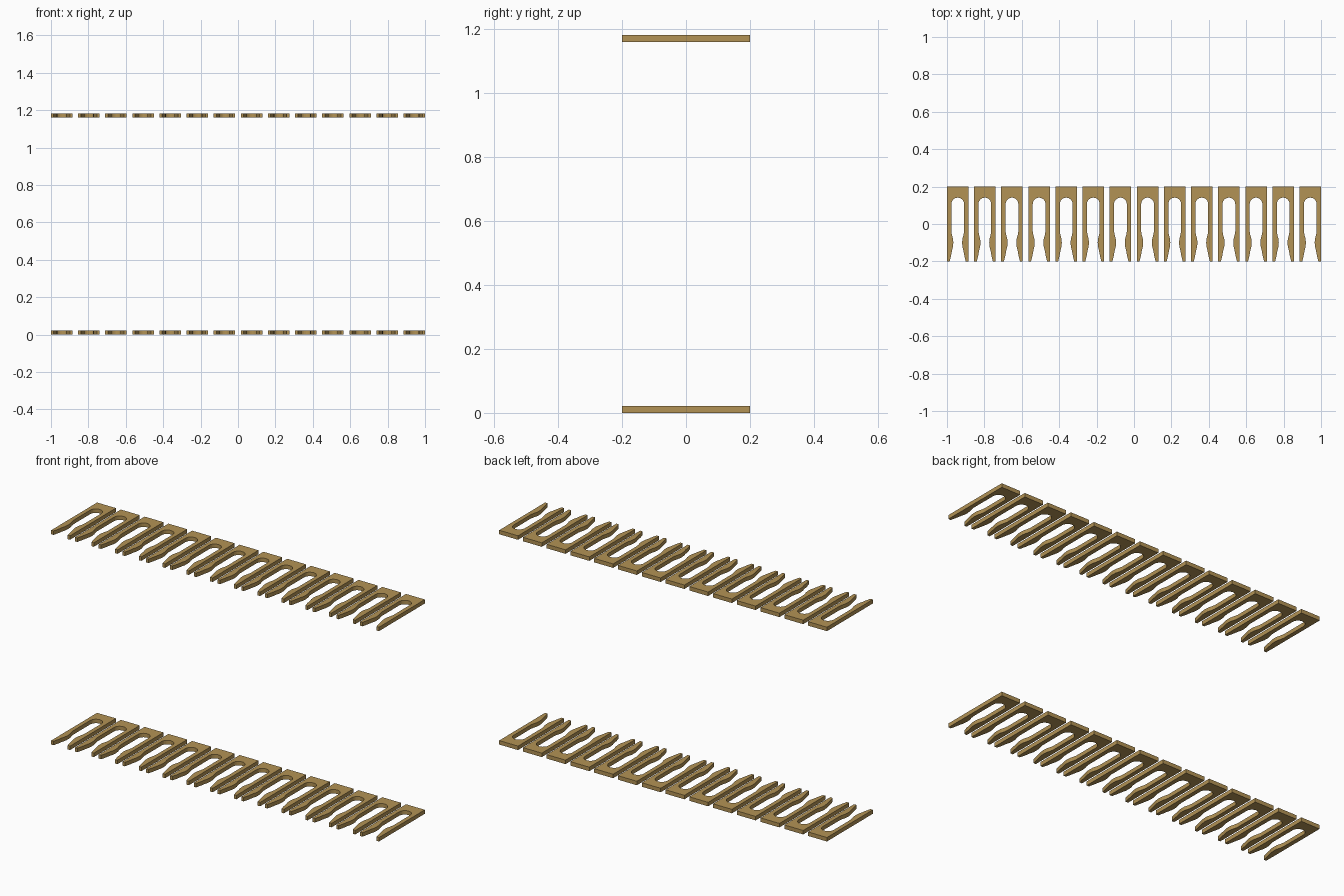
import bpy, bmesh, math

if "Cube" in bpy.data.objects:
    bpy.data.objects.remove(bpy.data.objects["Cube"])

COUNT, WIDTH, HALF_DEPTH, THICK = 14, 0.115, 0.2, 0.022
PITCH = (2 - WIDTH) / (COUNT - 1)

brass = bpy.data.materials.new("brass")
brass.diffuse_color = (0.45, 0.29, 0.09, 1)
brass.use_nodes = True
brass.node_tree.nodes["Principled BSDF"].inputs["Base Color"].default_value = brass.diffuse_color


def clip_profile():
    """Right half of the fork outline, from the slot crown to the back edge."""
    r, h = 0.034, WIDTH / 2
    arc = [(r * math.sin(a), 0.107 + r * math.cos(a))
           for a in (math.radians(90 * i / 6) for i in range(7))]
    leg = [(0.034, -0.04), (0.031, -0.058), (0.025, -0.08), (0.0235, -0.1),
           (0.025, -0.12), (0.031, -0.145), (0.036, -0.172), (0.043, -0.2)]
    return arc + leg + [(h, -HALF_DEPTH), (h, HALF_DEPTH), (0, HALF_DEPTH)]


def make_clip_mesh():
    bm = bmesh.new()
    half = clip_profile()
    for s in (1, -1):
        bm.faces.new([bm.verts.new((s * x, y, 0)) for x, y in half])
    bmesh.ops.remove_doubles(bm, verts=bm.verts, dist=1e-5)
    bmesh.ops.recalc_face_normals(bm, faces=bm.faces)
    out = bmesh.ops.extrude_face_region(bm, geom=bm.faces[:])
    top = [g for g in out["geom"] if isinstance(g, bmesh.types.BMVert)]
    bmesh.ops.translate(bm, verts=top, vec=(0, 0, THICK))
    bmesh.ops.recalc_face_normals(bm, faces=bm.faces)
    mesh = bpy.data.meshes.new("fork_clip")
    bm.to_mesh(mesh)
    bm.free()
    mesh.materials.append(brass)
    return mesh


# Two rows of identical fork clips, one above the other
clip = make_clip_mesh()
for row, z in (("lower", 0), ("upper", 1.16)):
    for i in range(COUNT):
        ob = bpy.data.objects.new(f"{row}_fork_clip_{i + 1}", clip)
        ob.location = (-1 + WIDTH / 2 + i * PITCH, 0, z)
        bpy.context.collection.objects.link(ob)
